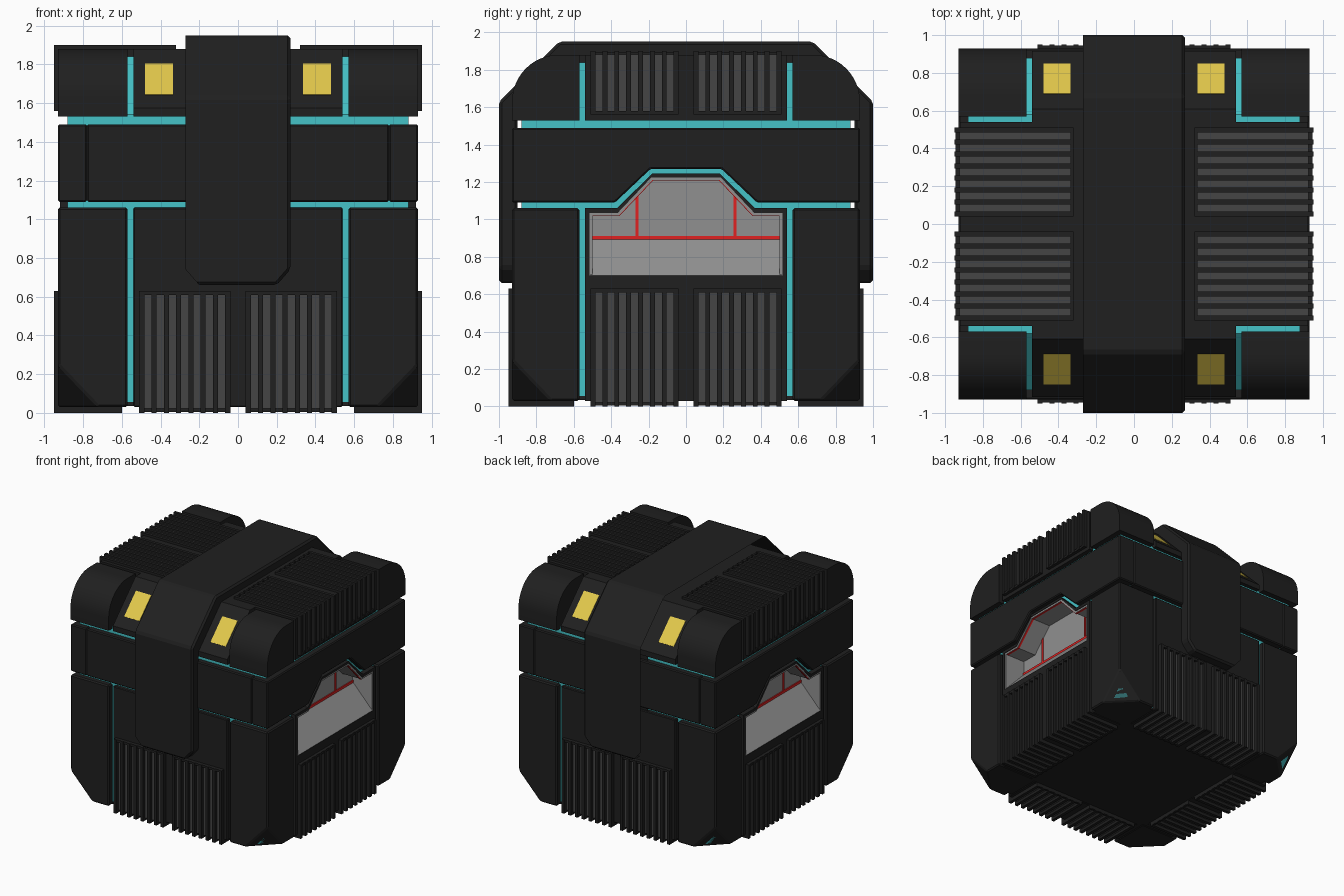
import bpy, bmesh, math
from mathutils import Vector

if "Cube" in bpy.data.objects:
    bpy.data.objects.remove(bpy.data.objects["Cube"])

SIGNS = (-1, 1)
CORNERS = [(sx, sy) for sx in SIGNS for sy in SIGNS]


def material(name, rgb):
    m = bpy.data.materials.new(name)
    m.diffuse_color = (*rgb, 1)
    m.use_nodes = True
    m.node_tree.nodes["Principled BSDF"].inputs["Base Color"].default_value = m.diffuse_color
    return m


BLACK = material("black_shell", (0.014, 0.014, 0.014))
GROOVE = material("vent_grey", (0.06, 0.06, 0.06))
CYAN = material("cyan_glow", (0.06, 0.54, 0.57))
YELLOW = material("yellow_lamp", (0.76, 0.58, 0.07))
GREY = material("window_grey", (0.28, 0.28, 0.28))
RED = material("red_line", (0.75, 0.015, 0.015))


def prism(bm, pts, a, b, axis):
    """Extrude a (side, z) outline along x or y from a to b."""
    def co(p, t):
        return (t, p[0], p[1]) if axis == 'x' else (p[0], t, p[1])
    lo = [bm.verts.new(co(p, a)) for p in pts]
    hi = [bm.verts.new(co(p, b)) for p in pts]
    bm.faces.new(lo)
    bm.faces.new(hi[::-1])
    n = len(pts)
    for i in range(n):
        j = (i + 1) % n
        bm.faces.new((lo[j], lo[i], hi[i], hi[j]))


def box(bm, x0, x1, y0, y1, z0, z1):
    prism(bm, [(y0, z0), (y1, z0), (y1, z1), (y0, z1)], x0, x1, 'x')


def cut(bm, co, no):
    """Slice off everything on the normal's side and cap the hole."""
    r = bmesh.ops.bisect_plane(bm, geom=bm.verts[:] + bm.edges[:] + bm.faces[:],
                               plane_co=co, plane_no=no, clear_outer=True)
    edges = [e for e in r["geom_cut"] if isinstance(e, bmesh.types.BMEdge)]
    bmesh.ops.edgenet_fill(bm, edges=edges)


def cut_low_corners(bm):
    for sx, sy in CORNERS:
        cut(bm, (sx * .93, sy * .93, .25), Vector((sx / .21, sy / .21, -1 / .22)).normalized())


def finish(name, bm, mat, bevel=0, smooth=False):
    bmesh.ops.recalc_face_normals(bm, faces=bm.faces[:])
    me = bpy.data.meshes.new(name)
    bm.to_mesh(me)
    bm.free()
    ob = bpy.data.objects.new(name, me)
    bpy.context.collection.objects.link(ob)
    me.materials.append(mat)
    if smooth:
        bpy.ops.object.select_all(action='DESELECT')
        ob.select_set(True)
        bpy.context.view_layer.objects.active = ob
        bpy.ops.object.shade_smooth_by_angle(angle=math.radians(30))
    if bevel:
        m = ob.modifiers.new("soft_edges", 'BEVEL')
        m.width, m.segments, m.limit_method = bevel, 1, 'ANGLE'
        m.angle_limit = math.radians(35)
    return ob


def mir(half):
    """Complete a symmetric open outline from its positive half."""
    return half + [(-p[0], p[1]) for p in reversed(half)]


def arch(outer, inner, base):
    """Closed arch between an outer and an inner half outline."""
    out, inn = mir(outer), mir(inner)
    return out + inn[::-1]


# glowing core that shows through the panel gaps, hollow behind the windows
bm = bmesh.new()
outer = [(.88, .057), (.88, 1.54), (.58, 1.84)]
prism(bm, mir(outer), -.70, .70, 'x')
hole = [(.53, .057), (.53, 1.04), (.375, 1.04), (.19, 1.23)]
for s in SIGNS:
    prism(bm, arch(outer, hole, 0), s * .70, s * .88, 'x')
cut_low_corners(bm)
finish("light_core", bm, CYAN)

# floor plate
bm = bmesh.new()
box(bm, -.88, .88, -.6, .6, .035, .06)
box(bm, -.6, .6, -.88, .88, .035, .06)
finish("floor_plate", bm, BLACK)

# lower corner posts with clipped feet
bm = bmesh.new()
for sx, sy in CORNERS:
    xs, ys = sorted((sx * .57, sx * .93)), sorted((sy * .57, sy * .93))
    box(bm, *xs, *ys, .03, 1.06)
cut_low_corners(bm)
finish("corner_posts", bm, BLACK, .01)

# lower front and back panels
bm = bmesh.new()
for s in SIGNS:
    box(bm, -.54, .54, *sorted((s * .6, s * .915)), .03, 1.06)
finish("front_back_panels", bm, BLACK, .006)

# lower side panels: sill plus arch round the window
bm = bmesh.new()
top = [(.54, .70), (.54, 1.06), (.37, 1.06), (.18, 1.245)]
opening = [(.515, .70), (.515, 1.035), (.365, 1.035), (.185, 1.225)]
for s in SIGNS:
    box(bm, *sorted((s * .6, s * .92)), -.54, .54, .03, .70)
    prism(bm, arch(top, opening, 0), s * .72, s * .92, 'x')
finish("side_panels", bm, BLACK)

# middle band, notched above the windows
bm = bmesh.new()
notch = [(.93, 1.49), (.93, 1.09), (.38, 1.09), (.19, 1.27)]
for s in SIGNS:
    prism(bm, mir(notch), s * .78, s * .93, 'x')
    box(bm, -.78, .78, *sorted((s * .78, s * .93)), 1.09, 1.49)
finish("middle_band", bm, BLACK, .008)

# upper hood: sloped front and back, straight sides
bm = bmesh.new()
prism(bm, mir([(.915, 1.53), (.915, 1.575), (.61, 1.88)]), -.54, .54, 'x')
for s in SIGNS:
    box(bm, *sorted((s * .5, s * .92)), -.54, .54, 1.53, 1.88)
finish("upper_hood", bm, BLACK)

# rounded upper corner blocks
bm = bmesh.new()
arc = [(.68 + .25 * math.cos(a), 1.63 + .25 * math.sin(a))
       for a in [math.pi / 2 * i / 12 for i in range(13)]]
for sx, sy in CORNERS:
    pts = [(.57, 1.53), (.93, 1.53)] + arc + [(.57, 1.88)]
    prism(bm, [(sy * y, z) for y, z in pts], sx * .57, sx * .93, 'x')
finish("upper_corner_blocks", bm, BLACK, 0, True)

# strap over the top with clipped ends
bm = bmesh.new()
prism(bm, arch([(1, .66), (1, 1.63), (.68, 1.95)],
               [(.9, .66), (.9, 1.55), (.6, 1.85)], 0), -.27, .27, 'x')
for s in SIGNS:
    cut(bm, (s * .27, 0, .74), Vector((s * .08, 0, -.07)).normalized())
finish("centre_strap", bm, BLACK, .015)

# vents: grey bases with black ribs, bent round the edges
low_rib = [(.60, 0), (.95, 0), (.95, .63), (.90, .63), (.90, .05), (.60, .05)]
low_base = [(.61, .022), (.922, .022), (.922, .62), (.90, .62), (.90, .05), (.61, .05)]
top_rib = [(.32, 1.90), (.95, 1.90), (.95, 1.56), (.90, 1.56), (.90, 1.85), (.32, 1.85)]
top_base = [(.33, 1.883), (.924, 1.883), (.924, 1.57), (.90, 1.57), (.90, 1.85), (.33, 1.85)]


def vents(name, rib, base, caps, axes):
    ribs, bases = bmesh.new(), bmesh.new()
    w, pitch = .026, (.47 - .026) / 7
    for axis in axes:
        for s in SIGNS:
            def side(pts):
                return [(s * p[0], p[1]) for p in pts]
            for start in (-.51, .04):
                prism(bases, side(base), start + .004, start + .466, axis)
                for d0, d1, z0, z1 in caps:
                    prism(ribs, side([(d0, z0), (d1, z0), (d1, z1), (d0, z1)]),
                          start, start + .47, axis)
                for i in range(8):
                    prism(ribs, side(rib), start + i * pitch, start + i * pitch + w, axis)
    finish(name + "_ribs", ribs, BLACK)
    finish(name + "_grooves", bases, GROOVE)


vents("lower_vent", low_rib, low_base, [(.90, .945, .61, .63), (.60, .62, .005, .05)], 'xy')
vents("upper_vent", top_rib, top_base, [(.90, .945, 1.56, 1.58), (.32, .335, 1.85, 1.895)], 'y')

# window recess: lining, back wall and sloping sill
bm = bmesh.new()
inner = [(.50, .70), (.50, 1.02), (.36, 1.02), (.18, 1.21)]
for s in SIGNS:
    prism(bm, arch(opening, inner, 0), s * .72, s * .915, 'x')
    box(bm, *sorted((s * .71, s * .73)), -.51, .51, .69, 1.225)
    prism(bm, [(s * .918, .701), (s * .73, .90), (s * .73, .69)], -.51, .51, 'y')
finish("window_recess", bm, GREY)

# red window lines
bm = bmesh.new()
lip = [(y - .003, z - .003) for y, z in inner[1:]]
for s in SIGNS:
    xs = sorted((s * .728, s * .738))
    box(bm, *xs, -.5, .5, .892, .912)
    for t in SIGNS:
        box(bm, *xs, t * .263 - .008, t * .263 + .008, .90, 1.13)
    prism(bm, arch(inner[1:], lip, 0), s * .895, s * .91, 'x')
finish("window_red_lines", bm, RED)

# yellow lamps on the sloped hood
bm = bmesh.new()
for sx, sy in CORNERS:
    lamp = [(.85, 1.645), (.69, 1.805), (.684, 1.80), (.844, 1.64)]
    prism(bm, [(sy * y, z) for y, z in lamp], sx * .335, sx * .48, 'x')
finish("yellow_lamps", bm, YELLOW)
